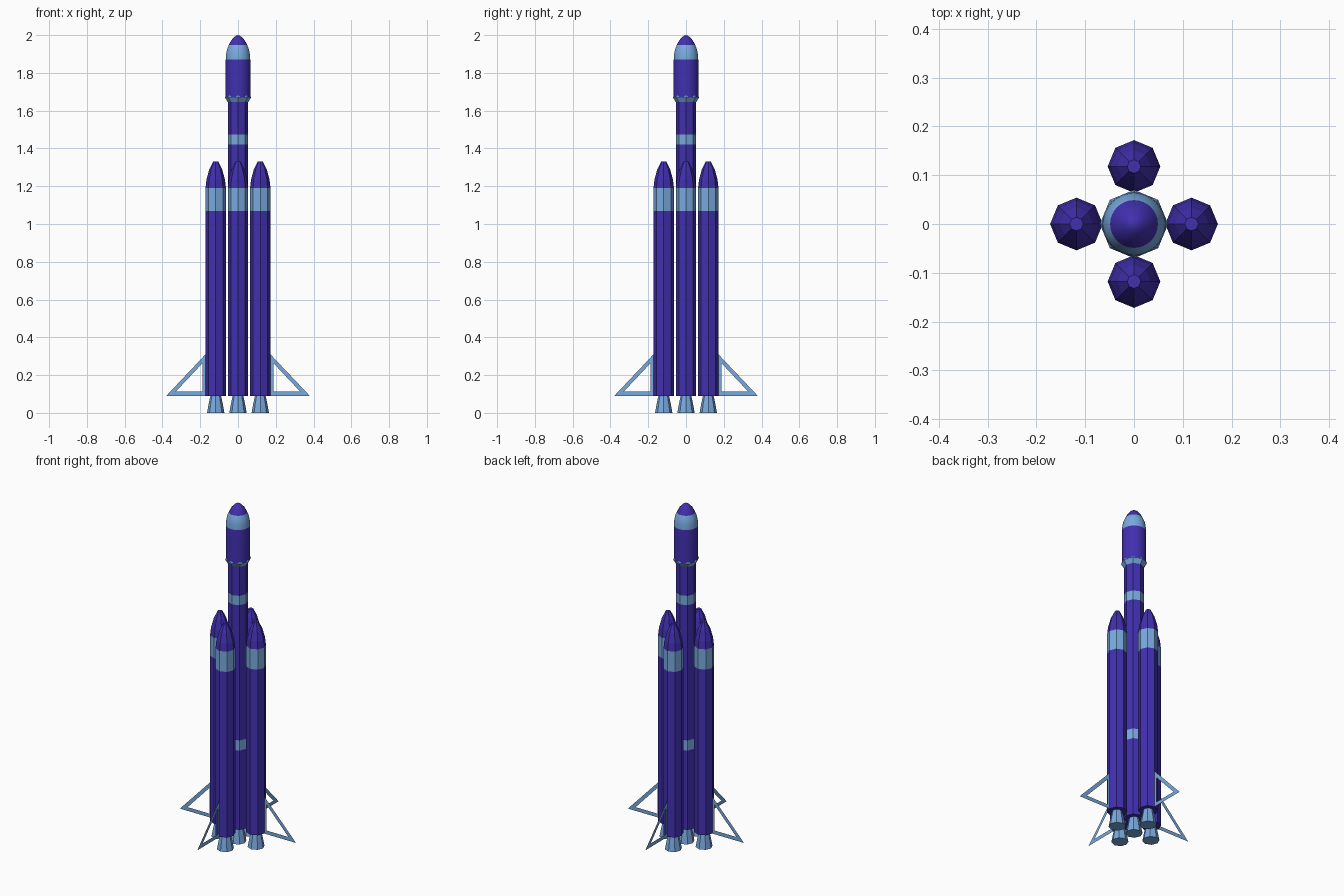
import bpy, bmesh, math
from mathutils import Matrix

if "Cube" in bpy.data.objects:
    bpy.data.objects.remove(bpy.data.objects["Cube"])


def material(name, rgb):
    m = bpy.data.materials.new(name)
    m.diffuse_color = (*rgb, 1)
    m.use_nodes = True
    m.node_tree.nodes["Principled BSDF"].inputs["Base Color"].default_value = m.diffuse_color
    return m


PURPLE = material("deep purple", (0.053, 0.029, 0.43))
BLUE = material("light blue", (0.19, 0.40, 0.73))


def finish(bm, name, smooth=False):
    me = bpy.data.meshes.new(name)
    bm.to_mesh(me)
    bm.free()
    me.materials.append(PURPLE)
    me.materials.append(BLUE)
    ob = bpy.data.objects.new(name, me)
    bpy.context.collection.objects.link(ob)
    if smooth:
        bpy.context.view_layer.objects.active = ob
        ob.select_set(True)
        bpy.ops.object.shade_smooth_by_angle(angle=math.radians(35))
        ob.select_set(False)
    return ob


def lathe(name, profile, sides, bands=(), x=0, y=0, smooth=False):
    """Turn (radius, z) points round z; faces inside a z band become blue."""
    bm = bmesh.new()
    rings = []
    for r, z in profile:
        n = sides if r > 0 else 1
        rings.append([bm.verts.new((x + r * math.cos(math.tau * i / sides),
                                    y + r * math.sin(math.tau * i / sides), z))
                      for i in range(n)])
    for a, b in zip(rings, rings[1:]):
        for i in range(sides):
            j = (i + 1) % sides
            bm.faces.new((a[i], a[j], b[0]) if len(b) == 1
                         else (a[i], a[j], b[j], b[i]))
    for ring, flip in ((rings[0], True), (rings[-1], False)):
        if len(ring) > 1:
            bm.faces.new(ring[::-1] if flip else ring)
    for f in bm.faces:
        zs = [v.co.z for v in f.verts]
        f.material_index = int(any(min(zs) >= lo - 1e-4 and max(zs) <= hi + 1e-4
                                   for lo, hi in bands))
    return finish(bm, name, smooth)


NOZZLE = [(0.046, 0), (0.038, 0.045), (0.028, 0.092)]
BOOSTER = [(0.054, 0.09), (0.054, 1.07), (0.054, 1.19), (0.049, 1.235),
           (0.034, 1.29), (0.014, 1.33)]
CORE = [(0.054, 0.09), (0.054, 0.56), (0.054, 0.62), (0.054, 1.42),
        (0.054, 1.475), (0.054, 1.645)]
FLARE = [(0.054, 1.645), (0.070, 1.67), (0.066, 1.68)]
FAIRING = [(0.065, 1.67), (0.065, 1.87), (0.063, 1.90), (0.058, 1.925),
           (0.049, 1.947), (0.036, 1.972), (0.020, 1.99), (0.010, 1.997), (0, 2.0)]

# central stack
lathe("core_stage", CORE, 8, [(0.56, 0.62), (1.42, 1.475)])
lathe("core_nozzle", NOZZLE, 8, [(0, 0.1)])
lathe("fairing_flare", FLARE, 8, [(1.6, 1.7)])
lathe("fairing", FAIRING, 32, [(1.87, 1.947)], smooth=True)


def fin(name, angle):
    """Thin triangular frame standing out from a booster."""
    outer = [(0.17, 0.09), (0.38, 0.09), (0.17, 0.312)]
    inner = [(0.187, 0.112), (0.33, 0.112), (0.187, 0.264)]
    bm = bmesh.new()
    o, n = [[bm.verts.new((x, 0, z)) for x, z in pts] for pts in (outer, inner)]
    for i in range(3):
        j = (i + 1) % 3
        bm.faces.new((o[i], o[j], n[j], n[i])).material_index = 1
    bm.transform(Matrix.Rotation(angle, 4, 'Z'))
    finish(bm, name)


# four boosters, each with a nozzle and a fin
for k, side in enumerate(("right", "back", "left", "front")):
    a = k * math.pi / 2
    x, y = 0.118 * math.cos(a), 0.118 * math.sin(a)
    lathe(side + "_booster", BOOSTER, 8, [(1.07, 1.19)], x, y)
    lathe(side + "_nozzle", NOZZLE, 8, [(0, 0.1)], x, y)
    fin(side + "_fin", a)
